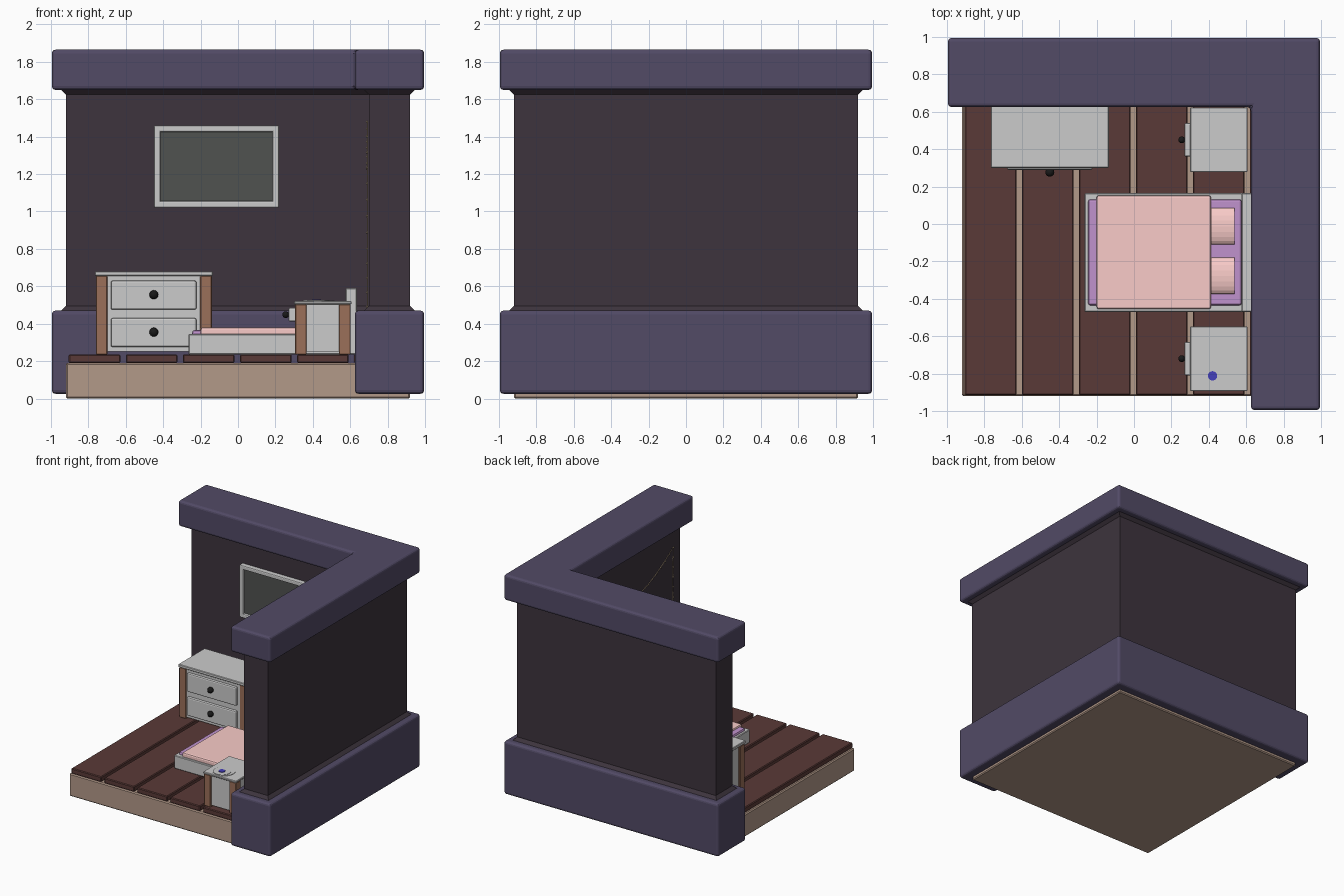
import bpy, bmesh, math
from mathutils import Vector

if "Cube" in bpy.data.objects:
    bpy.data.objects.remove(bpy.data.objects["Cube"])


def mat(name, r, g, b):
    m = bpy.data.materials.new(name)
    m.diffuse_color = (r, g, b, 1)
    m.use_nodes = True
    m.node_tree.nodes["Principled BSDF"].inputs["Base Color"].default_value = m.diffuse_color
    return m


TRIM = mat("trim_purple", .084, .069, .133)
WALL = mat("wall_dark", .047, .034, .047)
BASE = mat("base_tan", .45, .32, .25)
PLANK = mat("plank_brown", .102, .042, .038)
WOOD = mat("leg_wood", .33, .16, .10)
PINK = mat("blanket_pink", .95, .6, .58)
PURPLE = mat("mattress_purple", .53, .29, .61)
BLACK = mat("knob_black", .01, .01, .01)
SCREEN = mat("picture_dark", .08, .084, .08)
BLUE = mat("button_blue", .06, .05, .5)
LIGHT = mat("light_tan", .55, .42, .28)


def finish(ob, m=None, bevel=0, seg=2):
    if m:
        ob.data.materials.append(m)
    if bevel:
        b = ob.modifiers.new("bevel", "BEVEL")
        b.width, b.segments = bevel, seg
        b.limit_method = 'ANGLE'
    return ob


def from_bm(name, bm):
    bmesh.ops.recalc_face_normals(bm, faces=bm.faces)
    me = bpy.data.meshes.new(name)
    bm.to_mesh(me)
    bm.free()
    ob = bpy.data.objects.new(name, me)
    bpy.context.collection.objects.link(ob)
    return ob


def box(name, x0, x1, y0, y1, z0, z1, m=None, bevel=0, seg=2):
    bm = bmesh.new()
    bmesh.ops.create_cube(bm, size=1)
    for v in bm.verts:
        v.co = Vector(((x0 + x1) / 2 + v.co.x * (x1 - x0),
                       (y0 + y1) / 2 + v.co.y * (y1 - y0),
                       (z0 + z1) / 2 + v.co.z * (z1 - z0)))
    return finish(from_bm(name, bm), m, bevel, seg)


def l_loft(name, levels, m, bevel=0):
    """L-shaped prism lofted through (outward offset, height) levels."""
    bm = bmesh.new()
    rings = []
    for o, z in levels:
        a, i = .92 + o, .70 - o
        pts = [(-a, a), (a, a), (a, -a), (i, -a), (i, i), (-a, i)]
        rings.append([bm.verts.new((x, y, z)) for x, y in pts])
    for r, s in zip(rings, rings[1:]):
        for k in range(6):
            n = (k + 1) % 6
            bm.faces.new((r[k], r[n], s[n], s[k]))
    bm.faces.new(rings[0])
    bm.faces.new(rings[-1])
    return finish(from_bm(name, bm), m, bevel, 3)


def ball(name, loc, r, m):
    bpy.ops.mesh.primitive_uv_sphere_add(segments=16, ring_count=8, radius=r, location=loc)
    ob = bpy.context.object
    ob.name = name
    bpy.ops.object.shade_smooth()
    return finish(ob, m)


def disc(name, x, y, z0, z1, r, m=None):
    bpy.ops.mesh.primitive_cylinder_add(vertices=32, radius=r, depth=z1 - z0,
                                        location=(x, y, (z0 + z1) / 2))
    bpy.context.object.name = name
    return finish(bpy.context.object, m)


# room shell: walls flare slightly where they meet the trim
l_loft("walls", [(0, .1), (.025, .45), (.025, .47), (0, .495), (0, 1.625), (.025, 1.65), (.025, 1.7)], WALL)
l_loft("bottom_trim", [(.075, .025), (.075, .47)], TRIM, .02)
l_loft("top_trim", [(.075, 1.65), (.075, 1.865)], TRIM, .02)

# floor
box("floor_base", -.92, .92, -.92, .92, 0, .19, BASE, .008, 1)
for k in range(6):
    x = -.905 + k * .305
    box(f"floor_plank_{k}", x, x + .277, -.915, .8 if k < 5 else .7, .19, .235, PLANK, .006, 1)

# picture on back wall
px0, px1, pz0, pz1, t = -.45, .22, 1.02, 1.46, .035
box("picture_panel", px0 + .02, px1 - .02, .68, .705, pz0 + .02, pz1 - .02, SCREEN)
box("frame_bottom", px0, px1, .66, .705, pz0, pz0 + t, None, .008)
box("frame_top", px0, px1, .66, .705, pz1 - t, pz1, None, .008)
box("frame_left", px0, px0 + t, .66, .705, pz0, pz1, None, .008)
box("frame_right", px1 - t, px1, .66, .705, pz0, pz1, None, .008)


def posts(name, x0, x1, y0, y1, z0, z1, w):
    for i, x in enumerate((x0, x1 - w)):
        for j, y in enumerate((y0, y1 - w)):
            box(f"{name}_leg_{i}{j}", x, x + w, y, y + w, z0, z1, WOOD, .004, 1)


# dresser against the back wall
box("dresser_body", -.745, -.155, .325, .63, .25, .655)
box("dresser_top", -.765, -.135, .30, .65, .655, .68, None, .004, 1)
posts("dresser", -.76, -.14, .308, .645, .235, .655, .062)
box("dresser_face", -.70, -.20, .312, .33, .25, .655)
for z in (.275, .475):
    box(f"dresser_drawer_{z}", -.68, -.222, .29, .33, z, z + .155, None, .01)
    ball(f"dresser_knob_{z}", (-.45, .277, z + .08), .024, BLACK)

# two nightstands beside the bed, drawers facing left
for tag, yc in (("front", -.72), ("back", .45)):
    n = f"nightstand_{tag}"
    box(n + "_body", .32, .59, yc - .155, yc + .155, .25, .505)
    box(n + "_top", .30, .607, yc - .173, yc + .173, .503, .52, None, .004, 1)
    posts(n, .305, .602, yc - .167, yc + .167, .235, .503, .062)
    box(n + "_drawer", .27, .33, yc - .09, yc + .09, .412, .485, None, .008)
    ball(n + "_knob", (.255, yc, .448), .018, BLACK)

# flat dish with a blue button on the front nightstand
disc("dish_base", .43, -.795, .519, .523, .085)
disc("dish_top", .42, -.81, .522, .526, .07)
disc("dish_button", .42, -.812, .525, .53, .025, BLUE)

# bed
box("bed_frame", -.265, .60, -.47, .165, .235, .345, None, .005, 1)
box("headboard", .575, .635, -.47, .165, .235, .59, None, .005, 1)
box("mattress", -.245, .575, -.435, .132, .30, .365, PURPLE, .012)
box("blanket", -.20, .412, -.455, .153, .335, .38, PINK, .012)

# pillows: half-round sections run along x
for i, yc in enumerate((-.0125, -.2775)):
    bm = bmesh.new()
    ends = []
    for x in (.412, .537):
        ends.append([bm.verts.new((x, yc + .0975 * math.cos(a), .375 + .035 * math.sin(a)))
                     for a in (2 * math.pi * k / 20 for k in range(20))])
    for k in range(20):
        n = (k + 1) % 20
        bm.faces.new((ends[0][k], ends[0][n], ends[1][n], ends[1][k]))
    for e in ends:
        bm.faces.new(e)
    finish(from_bm(f"pillow_{i}", bm), PINK)

# light string draped on the right wall, with hanging tails
path = [(-.82, .49), (-.825, .8), (-.815, 1.15), (-.82, 1.48)]
path += [(-.15 + .67 * u, 1.23 + .25 * u * u) for u in (k / 6 for k in range(-5, 6))]
path += [(.52, 1.48), (.515, 1.15), (.525, .8), (.52, .49)]
cu = bpy.data.curves.new("light_string", 'CURVE')
cu.dimensions = '3D'
cu.bevel_depth, cu.bevel_resolution = .003, 1
sp = cu.splines.new('POLY')
sp.points.add(len(path) - 1)
for p, (y, z) in zip(sp.points, path):
    p.co = (.693, y, z, 1)
string = bpy.data.objects.new("light_string", cu)
bpy.context.collection.objects.link(string)
finish(string, LIGHT)

# small bulbs along the string
bm = bmesh.new()
for (y0, z0), (y1, z1) in zip(path, path[1:]):
    steps = max(1, round(math.hypot(y1 - y0, z1 - z0) / .08))
    for s in range(steps):
        f = s / steps
        r = bmesh.ops.create_icosphere(bm, subdivisions=1, radius=.007)
        bmesh.ops.translate(bm, verts=r["verts"], vec=(.690, y0 + (y1 - y0) * f, z0 + (z1 - z0) * f))
finish(from_bm("string_bulbs", bm), LIGHT)
